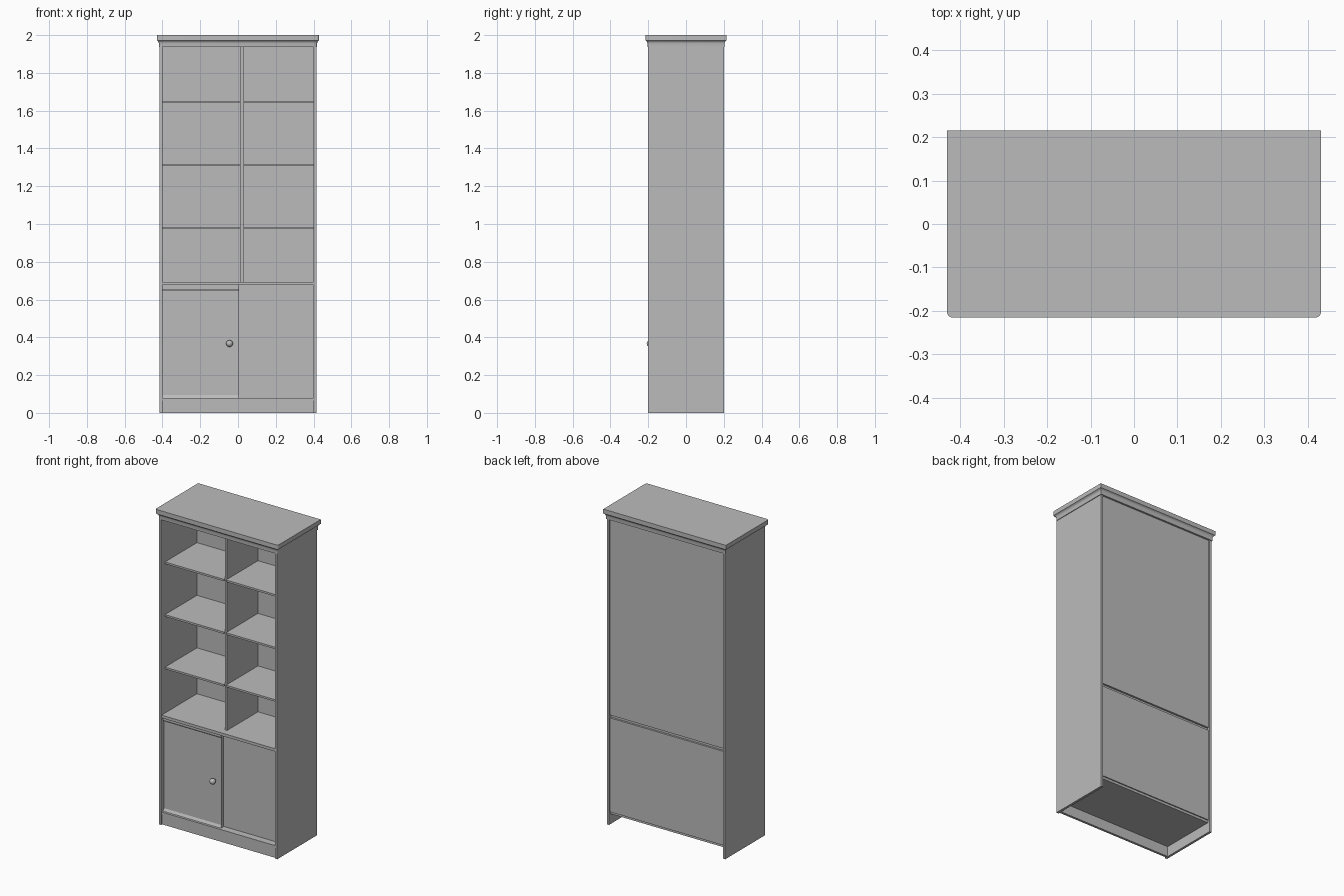
import bpy, bmesh, math
from mathutils import Matrix

cube = bpy.data.objects.get("Cube")
if cube:
    bpy.data.objects.remove(cube, do_unlink=True)

grey = bpy.data.materials.new("plain_grey")
grey.use_nodes = True
grey.diffuse_color = (0.5, 0.5, 0.5, 1)
grey.node_tree.nodes["Principled BSDF"].inputs["Base Color"].default_value = (0.5, 0.5, 0.5, 1)


def finish(name, bm, smooth=False):
    bmesh.ops.recalc_face_normals(bm, faces=bm.faces)
    mesh = bpy.data.meshes.new(name)
    bm.to_mesh(mesh)
    bm.free()
    mesh.materials.append(grey)
    obj = bpy.data.objects.new(name, mesh)
    bpy.context.collection.objects.link(obj)
    if smooth:
        bpy.ops.object.select_all(action="DESELECT")
        obj.select_set(True)
        bpy.context.view_layer.objects.active = obj
        bpy.ops.object.shade_smooth_by_angle(angle=math.radians(35))
    return obj


def box(name, x, y, z):
    """Board spanning the given (low, high) ranges."""
    bm = bmesh.new()
    bmesh.ops.create_cube(bm, size=1)
    for v in bm.verts:
        v.co = [r[0] if c < 0 else r[1] for c, r in zip(v.co, (x, y, z))]
    return finish(name, bm)


def extrude_x(name, profile, x):
    """Sweep a (y, z) profile along x."""
    bm = bmesh.new()
    face = bm.faces.new([bm.verts.new((x[0], y, z)) for y, z in profile])
    geom = bmesh.ops.extrude_face_region(bm, geom=[face])["geom"]
    verts = [g for g in geom if isinstance(g, bmesh.types.BMVert)]
    bmesh.ops.translate(bm, verts=verts, vec=(x[1] - x[0], 0, 0))
    return finish(name, bm)


SIDE, INNER = 0.415, 0.4
BACK = 0.16
FULL = (-INNER, INNER)
DIVIDER = (0.013, 0.028)

# Carcass
for name, s in (("right_side_panel", -1), ("left_side_panel", 1)):
    box(name, sorted((s * INNER, s * SIDE)), (-0.2, 0.2), (0, 1.95))
box("plinth", FULL, (-0.19, -0.175), (0, 0.065))
box("floor_board", FULL, (-0.195, 0.185), (0.065, 0.08))
box("middle_board", FULL, (-0.195, 0.18), (0.676, 0.694))
box("upper_back_panel", FULL, (BACK, 0.192), (0.694, 1.945))
box("lower_back_panel", FULL, (BACK, 0.192), (0.08, 0.676))

# Shelves and divider
box("divider", DIVIDER, (-0.15, BACK), (0.694, 1.945))
for i, top in enumerate((0.985, 1.318, 1.652)):
    for side, x in (("right", (-INNER, DIVIDER[0])), ("left", (DIVIDER[1], INNER))):
        box(f"{side}_shelf_{i + 1}", x, (-0.16, BACK), (top - 0.012, top))

# Sliding doors, the front one with a sloped rail at top and bottom
extrude_x("front_door", [(-0.15, 0.08), (-0.18, 0.08), (-0.178, 0.083), (-0.17, 0.095),
                         (-0.17, 0.645), (-0.178, 0.657), (-0.178, 0.676), (-0.15, 0.676)],
          (-INNER, 0.005))
box("rear_door", (0, INNER), (-0.15, -0.135), (0.08, 0.676))

# Door knob
bm = bmesh.new()
turn = Matrix.Rotation(math.pi / 2, 4, "X")
bmesh.ops.create_uvsphere(bm, u_segments=24, v_segments=12, radius=0.018,
                          matrix=Matrix.Translation((-0.045, -0.19, 0.367)) @ turn)
bmesh.ops.create_cone(bm, cap_ends=True, segments=20, radius1=0.009, radius2=0.009, depth=0.02,
                      matrix=Matrix.Translation((-0.045, -0.172, 0.367)) @ turn)
finish("door_knob", bm, smooth=True)


# Cornice: stacked outlines with rounded front corners
def outline(bm, grow, z):
    hx, hy, r = SIDE + grow, 0.2 + grow, 0.013
    pts = [(hx, hy), (-hx, hy)]
    for cx, start in ((-hx + r, math.pi), (hx - r, 1.5 * math.pi)):
        for k in range(6):
            a = start + k * math.pi / 10
            pts.append((cx + r * math.cos(a), -hy + r + r * math.sin(a)))
    return [bm.verts.new((x, y, z)) for x, y in pts]


bm = bmesh.new()
rings = [outline(bm, g, z) for g, z in ((0.004, 1.937), (0.004, 1.957), (0.006, 1.964),
                                        (0.01, 1.969), (0.015, 1.972), (0.015, 2.0))]
for low, high in zip(rings, rings[1:]):
    for i in range(len(low)):
        j = (i + 1) % len(low)
        bm.faces.new((low[i], low[j], high[j], high[i]))
bm.faces.new(rings[0])
bm.faces.new(rings[-1])
finish("cornice", bm, smooth=True)
